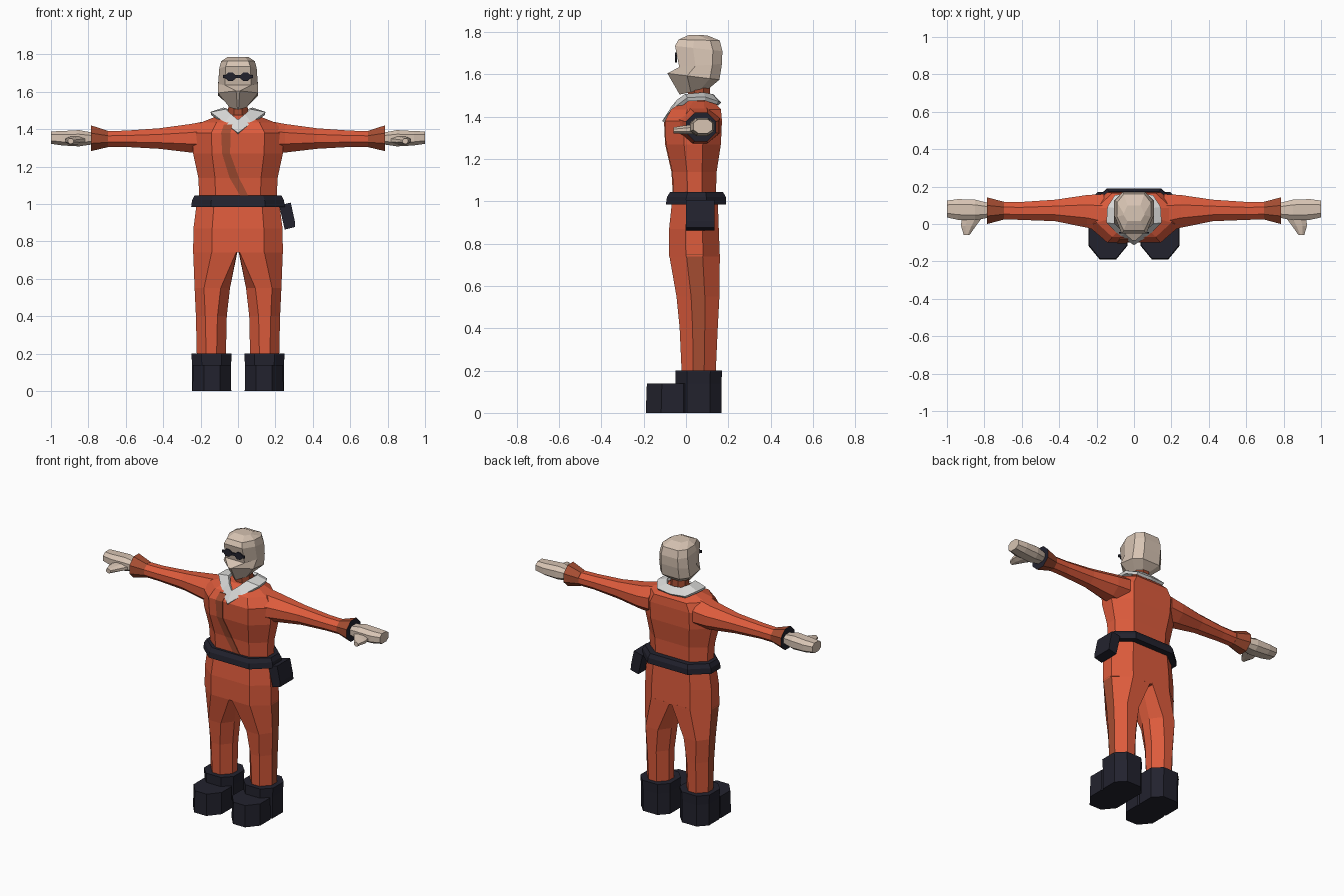
import bpy, bmesh
from mathutils import Vector

cube = bpy.data.objects.get("Cube")
if cube:
    bpy.data.objects.remove(cube, do_unlink=True)


def material(name, rgb):
    m = bpy.data.materials.new(name)
    m.use_nodes = True
    m.diffuse_color = (*rgb, 1)
    m.node_tree.nodes["Principled BSDF"].inputs["Base Color"].default_value = (*rgb, 1)
    return m


ORANGE = material("orange cloth", (0.72, 0.105, 0.045))
BROWN = material("worn cloth", (0.38, 0.075, 0.032))
SKIN = material("pale tan", (0.68, 0.55, 0.45))
WHITE = material("collar white", (0.68, 0.68, 0.67))
DARK = material("dark leather", (0.016, 0.016, 0.027))


def octagon(a0, a1, b0, b1, ca0, ca1, cb):
    """Chamfered rectangle; ca0/ca1 chamfer each end of the first axis."""
    return [(a0 + ca0, b0), (a1 - ca1, b0), (a1, b0 + cb), (a1, b1 - cb),
            (a1 - ca1, b1), (a0 + ca0, b1), (a0, b1 - cb), (a0, b0 + cb)]


def place(pts, axis, t):
    order = {"x": lambda a, b: (t, a, b), "y": lambda a, b: (a, t, b), "z": lambda a, b: (a, b, t)}
    return [Vector(order[axis](a, b)) for a, b in pts]


def loft(name, rings, mats, mirror=False, rule=None, caps=True, closed=True):
    """Skin a list of rings; rule(face) gives the material slot."""
    bm = bmesh.new()
    loops = [[bm.verts.new(p) for p in ring] for ring in rings]
    n = len(loops[0])
    for lo, hi in zip(loops, loops[1:]):
        for i in range(n if closed else n - 1):
            j = (i + 1) % n
            bm.faces.new((lo[i], lo[j], hi[j], hi[i]))
    if caps:
        bm.faces.new(loops[0][::-1])
        bm.faces.new(loops[-1])
    bmesh.ops.recalc_face_normals(bm, faces=bm.faces)
    bm.normal_update()
    for f in bm.faces:
        f.material_index = rule(f) if rule else 0
    mesh = bpy.data.meshes.new(name)
    bm.to_mesh(mesh)
    bm.free()
    ob = bpy.data.objects.new(name, mesh)
    bpy.context.collection.objects.link(ob)
    for m in mats:
        mesh.materials.append(m)
    if mirror:
        ob.modifiers.new("Mirror", "MIRROR").use_mirror_merge = False
    return ob


def body_ring(z, hx, y0, y1):
    return place(octagon(-hx, hx, y0, y1, hx * 0.42, hx * 0.42, (y1 - y0) * 0.33), "z", z)


def tube(axis, specs, k=0.3):
    """Rings from (t, a0, a1, b0, b1) with chamfers proportional to size."""
    return [place(octagon(a0, a1, b0, b1, (a1 - a0) * k, (a1 - a0) * k, (b1 - b0) * k), axis, t)
            for t, a0, a1, b0, b1 in specs]


# Jacket torso and hips
torso = [(1.0, 0.205, -0.055, 0.14), (1.14, 0.212, -0.065, 0.145), (1.27, 0.24, -0.095, 0.165),
         (1.38, 0.245, -0.10, 0.17), (1.435, 0.2, -0.07, 0.165), (1.475, 0.1, -0.01, 0.13)]
loft("torso", [body_ring(*r) for r in torso], [ORANGE])
loft("hips", [body_ring(*r) for r in
              [(0.74, 0.24, -0.08, 0.16), (0.87, 0.238, -0.08, 0.155), (1.01, 0.22, -0.065, 0.15)]],
     [ORANGE])

# Dark diagonal fold on the chest
sash = [(1.03, 0.02, 0.062, -0.062), (1.14, -0.045, 0.005, -0.069), (1.27, -0.085, -0.042, -0.099),
        (1.38, -0.09, -0.04, -0.104), (1.425, -0.075, -0.03, -0.081)]
loft("chest_fold", [[Vector((x0, y, z)), Vector((x1, y, z)), Vector((x1, y + 0.007, z)),
                     Vector((x0, y + 0.007, z))] for z, x0, x1, y in sash], [BROWN])

# Trouser legs with a worn outer side
legs = [(0.18, 0.065, 0.22, -0.02, 0.14, 0.05), (0.4, 0.06, 0.225, -0.03, 0.15, 0.05),
        (0.55, 0.043, 0.232, -0.045, 0.158, 0.05), (0.75, 0.002, 0.24, -0.08, 0.16, 0.004)]
loft("trouser_leg",
     [place(octagon(x0, x1, y0, y1, c, 0.05 + 0.3 * max(0, z - 0.58), (y1 - y0) * 0.34), "z", z)
      for z, x0, x1, y0, y1, c in legs],
     [ORANGE, BROWN], mirror=True, rule=lambda f: int(f.normal.x > 0.95))

# Sleeves, cuffs, hands and thumbs
loft("sleeve", tube("x", [(0.16, -0.05, 0.16, 1.27, 1.445), (0.25, -0.02, 0.155, 1.275, 1.428),
                          (0.42, 0.015, 0.13, 1.295, 1.405), (0.6, 0.022, 0.118, 1.305, 1.392),
                          (0.7, 0.025, 0.118, 1.305, 1.39)]), [ORANGE], mirror=True)
loft("cuff", tube("x", [(0.695, 0.024, 0.119, 1.304, 1.391), (0.785, 0.0, 0.142, 1.283, 1.42)]),
     [BROWN, DARK], mirror=True, rule=lambda f: int(f.normal.x > 0.9))
loft("hand", tube("x", [(0.77, 0.035, 0.11, 1.32, 1.38), (0.85, 0.02, 0.13, 1.308, 1.395),
                        (0.94, 0.022, 0.133, 1.313, 1.39), (1.0, 0.035, 0.125, 1.322, 1.388)], 0.25),
     [SKIN], mirror=True)
loft("thumb", tube("y", [(0.05, 0.8, 0.92, 1.32, 1.365), (-0.01, 0.845, 0.925, 1.318, 1.358),
                         (-0.06, 0.88, 0.91, 1.322, 1.35)]), [SKIN], mirror=True)

# Boots
loft("boot_shaft", tube("z", [(0, 0.037, 0.245, -0.05, 0.168), (0.14, 0.037, 0.245, -0.05, 0.168),
                              (0.2, 0.034, 0.25, -0.05, 0.17)], 0.25), [DARK], mirror=True)
loft("boot_toe", tube("z", [(0, 0.036, 0.243, -0.19, 0.06), (0.14, 0.038, 0.24, -0.185, 0.06)], 0.29),
     [DARK], mirror=True)

# Belt and hip pouch
loft("belt", [body_ring(*r) for r in
              [(0.985, 0.25, -0.095, 0.19), (1.02, 0.246, -0.09, 0.188), (1.045, 0.232, -0.075, 0.175)]],
     [DARK])
pouch = [(0.87, 0.25, 0.305), (0.9, 0.243, 0.304), (1.0, 0.22, 0.282)]
loft("belt_pouch", [[Vector((x0, 0.0, z - 0.007)), Vector((x1, 0.0, z + 0.007)),
                     Vector((x1, 0.135, z + 0.007)), Vector((x0, 0.135, z - 0.007))]
                    for z, x0, x1 in pouch], [DARK])

# Neck and pointed collar
loft("neck", tube("z", [(1.45, -0.055, 0.055, 0.01, 0.12), (1.56, -0.05, 0.05, 0.01, 0.11)]), [BROWN])
outer = [(0, -0.105, 1.375), (0.07, -0.06, 1.43), (0.145, 0.01, 1.483), (0.14, 0.09, 1.485),
         (0.1, 0.15, 1.465), (0, 0.16, 1.46)]
inner = [(0, -0.06, 1.445), (0.035, -0.035, 1.475), (0.062, 0.0, 1.5), (0.075, 0.08, 1.507),
         (0.05, 0.12, 1.5), (0, 0.125, 1.498)]
collar = loft("collar", [[Vector(p) for p in row] for row in (outer, inner)], [WHITE],
              mirror=True, caps=False, closed=False)
collar.modifiers["Mirror"].use_mirror_merge = True
thick = collar.modifiers.new("Thickness", "SOLIDIFY")
thick.thickness = 0.018
thick.offset = 0


# Masked head: rings slope from front height to back height
def head_ring(zf, zb, hx, yf, yb, front, back):
    pts = [(-hx + front, yf), (hx - front, yf), (hx, yf + 0.38 * (yb - yf)), (hx, yb - 0.045),
           (hx - back, yb), (-hx + back, yb), (-hx, yb - 0.045), (-hx, yf + 0.38 * (yb - yf))]
    return [Vector((x, y, zf + (zb - zf) * (y - yf) / (yb - yf))) for x, y in pts]


head = [(1.505, 1.535, 0.045, -0.03, 0.11, 0.042, 0.02), (1.605, 1.575, 0.108, -0.088, 0.158, 0.098, 0.045),
        (1.635, 1.65, 0.106, -0.032, 0.17, 0.036, 0.045), (1.735, 1.71, 0.1, -0.052, 0.172, 0.034, 0.04),
        (1.765, 1.76, 0.09, -0.035, 0.16, 0.035, 0.035), (1.787, 1.785, 0.055, 0.015, 0.1, 0.02, 0.02)]
loft("masked_head", [head_ring(*r) for r in head], [SKIN])

# Dark eyewear
for name, x0, x1, z0, z1 in (("eye_lens", 0.014, 0.066, 1.657, 1.703), ("eyewear_bar", 0, 0.08, 1.673, 1.689)):
    loft(name, tube("y", [(-0.052, x0, x1, z0, z1), (-0.043, x0, x1, z0, z1)], 0.28 if x0 else 0.02),
         [DARK], mirror=True)
